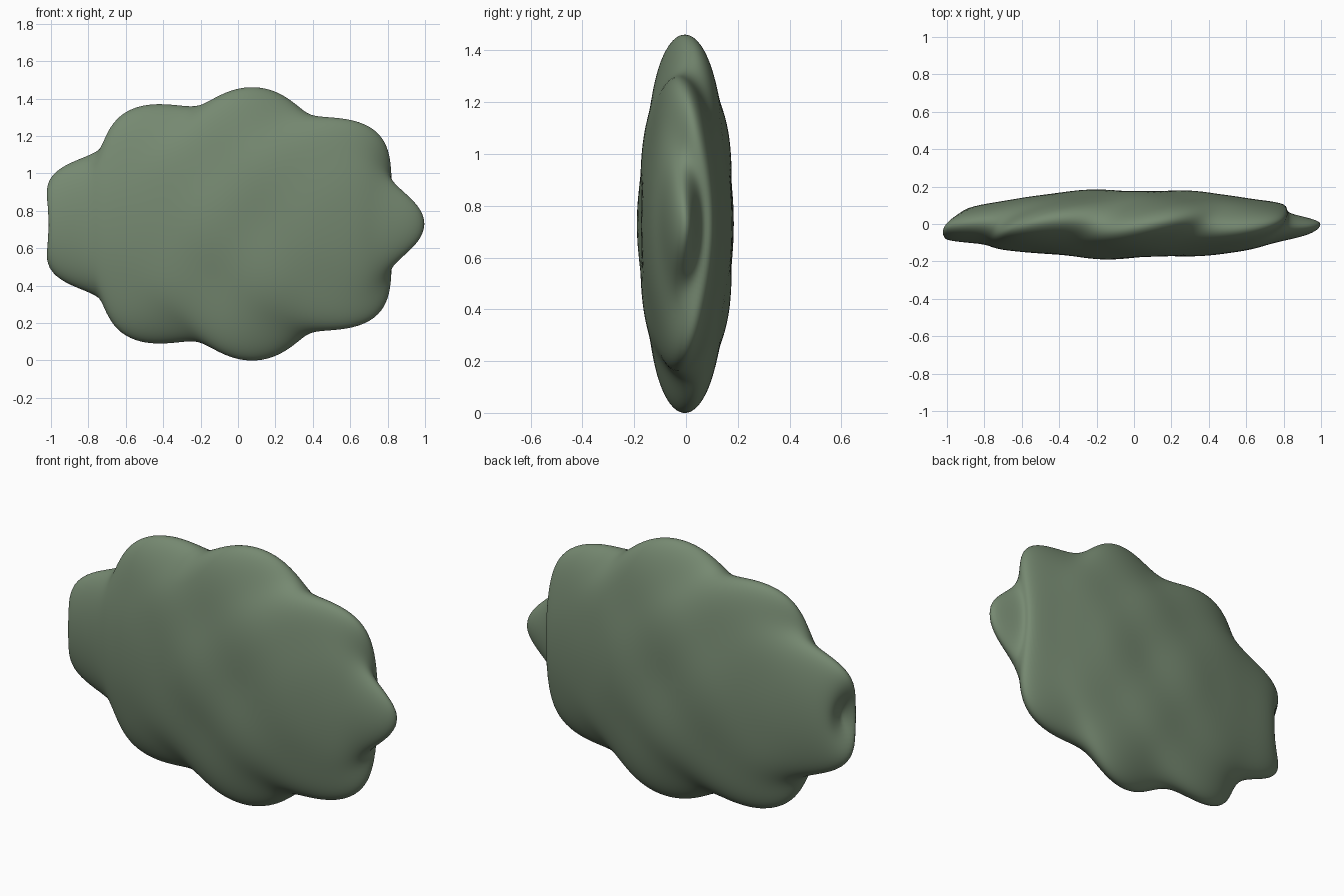
import bpy
import bmesh
import math

cube = bpy.data.objects.get("Cube")
if cube:
    bpy.data.objects.remove(cube, do_unlink=True)

LOBES = 9          # ripples around the rim
SLANT = 2.7        # how far the ripples lean from front to back
DEPTH = 0.06       # ripple height
SIZE = (0.94, 0.183, 0.692)

# Dull green material
green = bpy.data.materials.new("dull_green")
green.use_nodes = True
colour = (0.18, 0.25, 0.165, 1)
green.diffuse_color = colour
shader = next(n for n in green.node_tree.nodes if n.type == 'BSDF_PRINCIPLED')
shader.inputs["Base Color"].default_value = colour


def ripple(n):
    """Slanting lobes on the rim that break into soft bumps on the faces."""
    face = n.y ** 2
    spread = n.y * (0.65 + 0.35 * face)
    turn = math.atan2(math.hypot(n.z, spread), n.x)
    turn -= 0.075 * math.sin(turn)
    wave = math.cos(LOBES * turn + SLANT * n.y)
    shoulder = 1 - 6 * face ** 2 * n.x ** 2
    return 1 + DEPTH * wave * shoulder * (1 - face + face * math.cos(6 * n.z))


# Flattened, rippled ball
bm = bmesh.new()
bmesh.ops.create_uvsphere(bm, u_segments=128, v_segments=96, radius=1)
for v in bm.verts:
    n = v.co.normalized()
    r = ripple(n)
    v.co = [r * s * c for s, c in zip(SIZE, n)]
    if n.x < 0:                      # left end reaches out and leans forward
        v.co.x -= 0.07 * n.x ** 2
        v.co.y -= 0.025 * n.x ** 4

# Stand it on the ground
low = min(v.co.z for v in bm.verts)
bmesh.ops.translate(bm, verts=bm.verts, vec=(0, 0, -low))

mesh = bpy.data.meshes.new("foliage_clump")
bm.to_mesh(mesh)
bm.free()
mesh.materials.append(green)
clump = bpy.data.objects.new("foliage_clump", mesh)
bpy.context.collection.objects.link(clump)
for poly in mesh.polygons:
    poly.use_smooth = True
